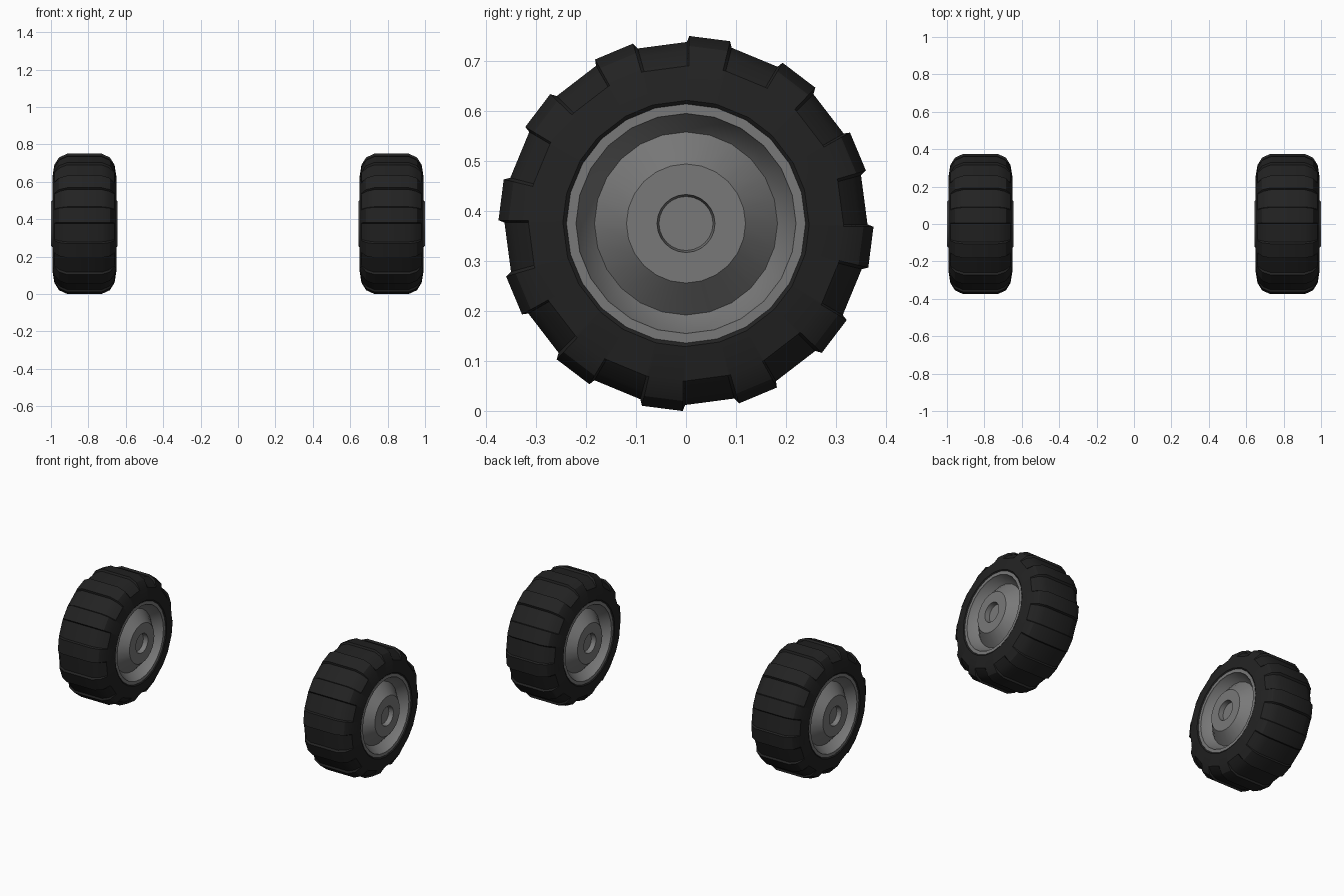
import bpy, bmesh, math

if "Cube" in bpy.data.objects:
    bpy.data.objects.remove(bpy.data.objects["Cube"])

ZC = 0.375          # axle height
WHEEL_X = 0.821     # wheel centre offset
LUGS = 12


def material(name, v):
    m = bpy.data.materials.new(name)
    m.diffuse_color = (v, v, v, 1)
    m.use_nodes = True
    m.node_tree.nodes["Principled BSDF"].inputs["Base Color"].default_value = m.diffuse_color
    return m


rubber = material("black_rubber", 0.016)
metal = material("grey_metal", 0.19)


def mirrored(half):
    """Half profile of (x, r), from outside towards the middle, mirrored in x."""
    return half + [(-x, r) for x, r in reversed(half)]


def lathe(name, rings, mat, cx, cap=False):
    """Loft profiles placed at given angles (degrees) around the x axis."""
    bm = bmesh.new()
    loops = []
    for deg, profile in rings:
        a = math.radians(deg)
        loops.append([bm.verts.new((x, r * math.sin(a), r * math.cos(a))) for x, r in profile])
    n = len(loops)
    for i in range(n):
        p, q = loops[i], loops[(i + 1) % n]
        for j in range(len(p) - 1):
            bm.faces.new((p[j], p[j + 1], q[j + 1], q[j]))
    if cap:
        bm.faces.new([l[0] for l in loops])
        bm.faces.new([l[-1] for l in loops])
    bmesh.ops.remove_doubles(bm, verts=bm.verts, dist=1e-5)
    bmesh.ops.recalc_face_normals(bm, faces=bm.faces)
    me = bpy.data.meshes.new(name)
    bm.to_mesh(me)
    bm.free()
    me.materials.append(mat)
    ob = bpy.data.objects.new(name, me)
    ob.location = (cx, 0, ZC)
    bpy.context.collection.objects.link(ob)
    bpy.ops.object.select_all(action='DESELECT')
    ob.select_set(True)
    bpy.context.view_layer.objects.active = ob
    bpy.ops.object.shade_smooth_by_angle(angle=math.radians(28))
    return ob


# Tyre cross-sections: through a tread block and through a groove
side = [(0.150, 0.225), (0.166, 0.238), (0.172, 0.246)]
block = mirrored(side + [(0.161, 0.315), (0.136, 0.355), (0.092, 0.375)])
groove = mirrored(side + [(0.161, 0.315), (0.130, 0.346), (0.092, 0.363)])

tyre_rings = []
for k in range(LUGS):
    a = k * 360 / LUGS
    tyre_rings += [(a + 0.3, groove), (a + 1.0, block), (a + 13.6, block), (a + 14.6, groove)]

# Rim: lip, dished wall, raised cone, hub disc with a centre recess
rim_half = [(0.150, 0.053), (0.150, 0.054), (0.178, 0.058), (0.178, 0.119),
            (0.118, 0.183), (0.160, 0.218), (0.168, 0.220), (0.168, 0.239), (0.148, 0.239)]
rim_rings = [(i * 15, mirrored(rim_half)) for i in range(24)]

for label, s in (("left", -1), ("right", 1)):
    lathe(label + "_tyre", tyre_rings, rubber, s * WHEEL_X)
    lathe(label + "_rim", rim_rings, metal, s * WHEEL_X, cap=True)
